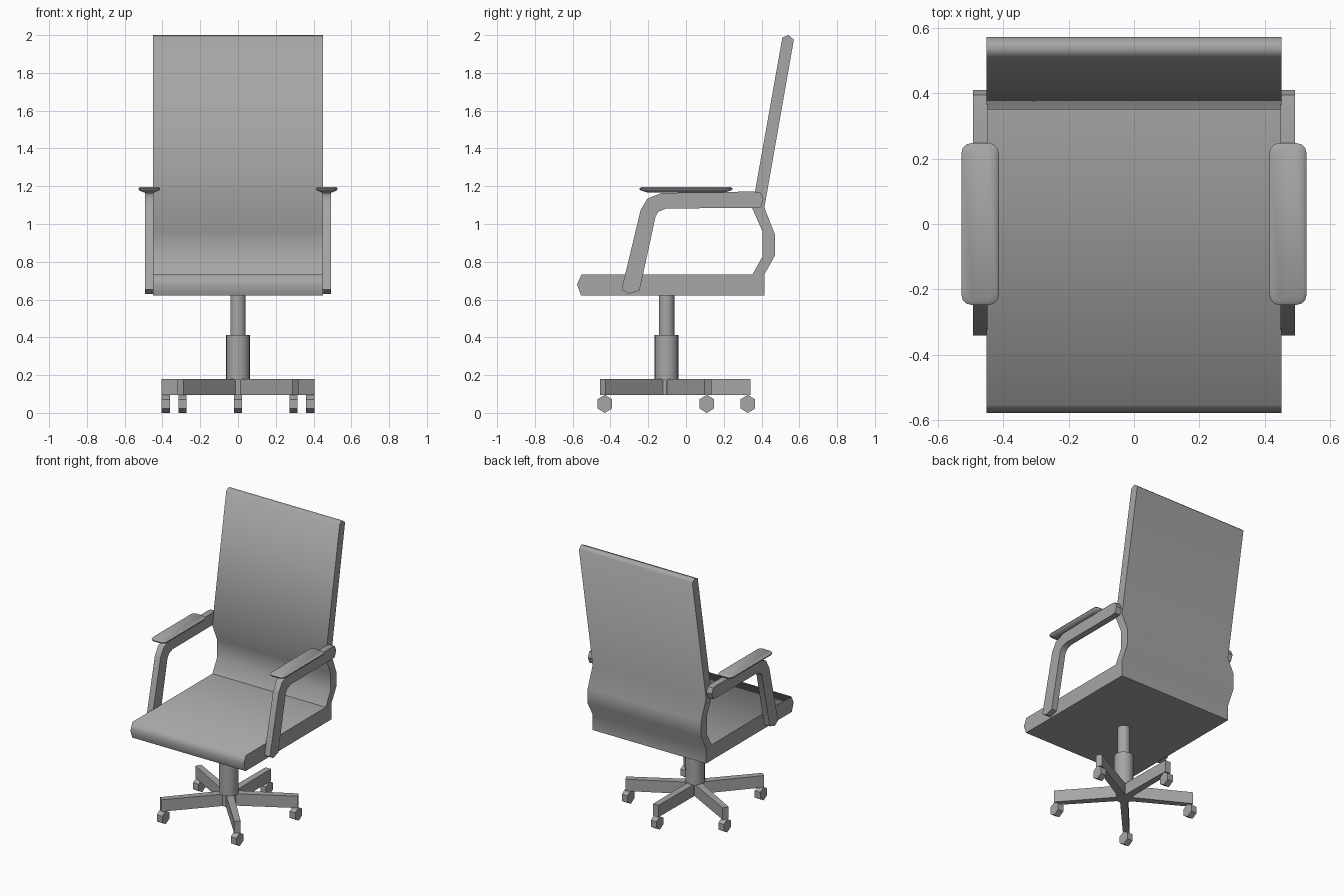
import bpy, bmesh, math
from mathutils import Vector

cube = bpy.data.objects.get("Cube")
if cube:
    bpy.data.objects.remove(cube, do_unlink=True)

grey = bpy.data.materials.new("plain grey")
grey.use_nodes = True
grey.diffuse_color = (0.38, 0.38, 0.38, 1)
grey.node_tree.nodes["Principled BSDF"].inputs["Base Color"].default_value = (0.38, 0.38, 0.38, 1)


def loft(name, rings, smooth=None):
    """Skin a stack of equal-length rings, cap both ends, shade by angle."""
    bm = bmesh.new()
    loops = [[bm.verts.new(p) for p in ring] for ring in rings]
    n = len(loops[0])
    for a, b in zip(loops, loops[1:]):
        for i in range(n):
            j = (i + 1) % n
            bm.faces.new((a[i], a[j], b[j], b[i]))
    bm.faces.new(loops[0])
    bm.faces.new(loops[-1])
    bmesh.ops.recalc_face_normals(bm, faces=bm.faces)
    mesh = bpy.data.meshes.new(name)
    bm.to_mesh(mesh)
    bm.free()
    mesh.materials.append(grey)
    obj = bpy.data.objects.new(name, mesh)
    bpy.context.collection.objects.link(obj)
    if smooth:
        bpy.ops.object.select_all(action='DESELECT')
        obj.select_set(True)
        bpy.context.view_layer.objects.active = obj
        bpy.ops.object.shade_smooth_by_angle(angle=math.radians(smooth))
    return obj


def side_extrude(name, profile, x0, x1, smooth=None):
    return loft(name, [[(x, y, z) for y, z in profile] for x in (x0, x1)], smooth)


def circle(radius, z, count, cy):
    return [(radius * math.cos(math.tau * i / count),
             cy + radius * math.sin(math.tau * i / count), z) for i in range(count)]


def rounded_rect(cx, hx, hy, r, z):
    pts = []
    for k, (sx, sy) in enumerate([(1, 1), (-1, 1), (-1, -1), (1, -1)]):
        for s in range(4):
            a = math.pi / 2 * (k + s / 3)
            pts.append((cx + sx * (hx - r) + r * math.cos(a),
                        sy * (hy - r) + r * math.sin(a), z))
    return pts


# Seat and backrest: one continuous shell
shell = [(-.577, .68), (-.553, .733), (.352, .733), (.405, .828), (.405, .96),
         (.35, 1.085), (.51, 1.987), (.542, 2.0), (.571, 1.976), (.415, 1.087),
         (.471, .944), (.471, .833), (.415, .733), (.415, .622), (-.556, .622)]
seat = side_extrude("seat_and_back", shell, -.45, .45, 69)
# Keep the crease between seat and back sharp
for e in seat.data.edges:
    if all((seat.data.vertices[v].co.yz - Vector(shell[2])).length < .01 for v in e.vertices):
        e.use_edge_sharp = True

# Armrests
frame = [(-.341, .653), (-.304, .63), (-.246, .648), (-.161, 1.04), (-.145, 1.066),
         (-.103, 1.083), (.35, 1.084), (.394, 1.087), (.41, 1.13), (.394, 1.167),
         (.352, 1.172), (-.13, 1.164), (-.204, 1.135), (-.241, 1.072)]
for side, sx in (("left", 1), ("right", -1)):
    side_extrude(side + "_arm_frame", frame, sx * .447, sx * .492, 40)
    pad = [rounded_rect(sx * .47, .057 - d, .247 - d * 1.5, .03 - d / 2, z)
           for d, z in ((.028, 1.167), (.003, 1.179), (0, 1.188), (.008, 1.197))]
    loft(side + "_arm_pad", pad, 50)

# Gas lift column
CY = -.103
loft("upper_column", [circle(.041, z, 20, CY) for z in (.40, .63)], 40)
loft("lower_column", [circle(.063, z, 20, CY) for z in (.175, .412)], 40)

# Star base with hexagonal casters
loft("base_hub", [circle(.056, z, 10, CY) for z in (.095, .18)])
tips = [(0, .43), (.383, .213), (-.383, .213), (.294, -.327), (-.294, -.327)]
for i, (tx, ty) in enumerate(tips, 1):
    centre, tip = Vector((0, CY)), Vector((tx, ty + CY))
    along = (tip - centre).normalized()
    across = Vector((-along.y, along.x))
    end = tip + along * .015
    plan = [centre + across * .026, centre - across * .026,
            end - across * .021, end + across * .021]
    loft(f"base_leg_{i}", [[(p.x, p.y, z) for p in plan] for z in (.095, .18)])
    wheel = [(tip.y + .0455 * math.sin(math.tau * k / 6),
              .0455 + .0455 * math.cos(math.tau * k / 6)) for k in range(6)]
    side_extrude(f"caster_{i}", [(y, z * 1.05) for y, z in wheel], tx - .022, tx + .022)
